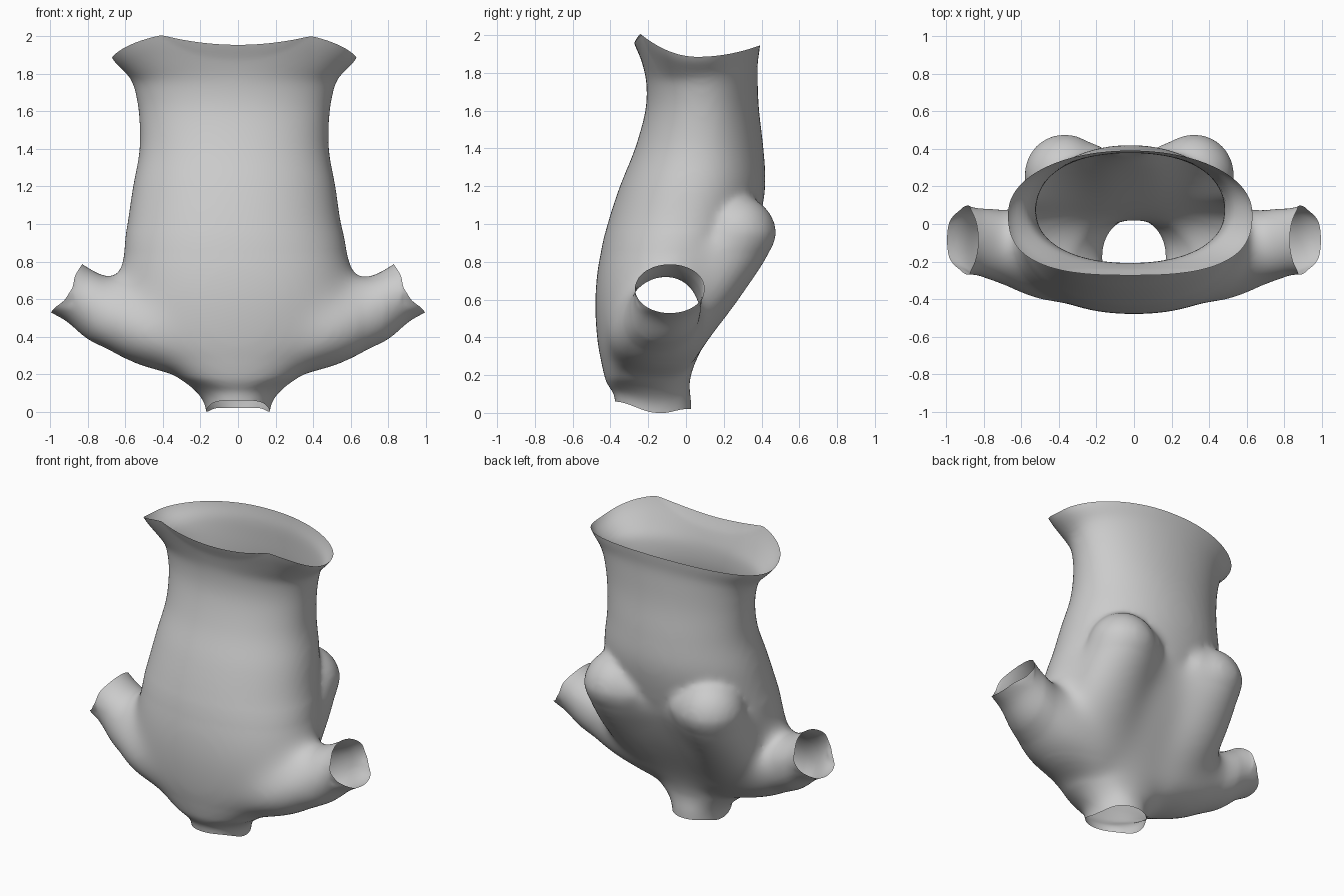
import bpy, bmesh, math
from mathutils import Vector, Matrix

if "Cube" in bpy.data.objects:
    bpy.data.objects.remove(bpy.data.objects["Cube"])


def spline(rows, steps=5):
    """Catmull-Rom resampling of a short table of section values."""
    out = []
    for i in range(len(rows) - 1):
        p0, p1, p2, p3 = (rows[min(max(i + k, 0), len(rows) - 1)] for k in (-1, 0, 1, 2))
        for s in range(steps):
            t = s / steps
            out.append([0.5 * (2 * b + (c - a) * t + (2 * a - 5 * b + 4 * c - d) * t * t
                               + (3 * b - a - 3 * c + d) * t ** 3)
                        for a, b, c, d in zip(p0, p1, p2, p3)])
    return out + [list(rows[-1])]


def loft(bm, rings):
    """Closed skin through equal-length rings."""
    vs = [[bm.verts.new(p) for p in r] for r in rings]
    n = len(vs[0])
    for a, b in zip(vs, vs[1:]):
        for i in range(n):
            j = (i + 1) % n
            bm.faces.new((a[i], a[j], b[j], b[i]))
    bm.faces.new(vs[0][::-1])
    bm.faces.new(vs[-1])


def oval(center, u, v, front=2.0, back=2.0, n=64):
    """Superellipse with its own squareness for the front and back halves."""
    pts = []
    for i in range(n):
        a = 2 * math.pi * i / n
        c, s = math.cos(a), math.sin(a)
        p = 2 / (front if s < 0 else back)
        pts.append(center + u * math.copysign(abs(c) ** p, c) + v * math.copysign(abs(s) ** p, s))
    return pts


def smoothstep(t):
    t = min(max(t, 0), 1)
    return t * t * (3 - 2 * t)


bm = bmesh.new()

# Trunk: z, half width, front y, back y, centre x
trunk = [(-0.12, .165, -.37, .03, 0), (0.03, .175, -.38, .03, 0), (0.12, .24, -.41, .02, 0),
         (0.2, .35, -.435, .025, 0), (0.3, .49, -.46, .065, 0), (0.4, .56, -.475, .12, 0),
         (0.6, .61, -.485, .235, 0), (0.8, .61, -.465, .325, -.01), (1.0, .57, -.415, .385, -.02),
         (1.2, .54, -.35, .42, -.02), (1.4, .505, -.27, .41, -.02), (1.6, .51, -.215, .387, -.02),
         (1.75, .54, -.21, .38, -.02), (1.9, .585, -.235, .38, -.02), (2.0, .65, -.272, .392, -.02),
         (2.1, .71, -.31, .40, -.02)]
loft(bm, [oval(Vector((cx, (f + b) / 2, z)), Vector((w, 0, 0)), Vector((0, (b - f) / 2, 0)),
               2.15 + .6 * smoothstep((z - 1.75) / .25), 2.05)
          for z, w, f, b, cx in spline(trunk)])

# Sleeves: centre x, y, z, radius in y, radius across
sleeve = [(.20, -.17, .32, .25, .16), (.45, -.165, .42, .26, .20), (.62, -.14, .50, .23, .19),
          (.72, -.115, .55, .20, .182), (.83, -.095, .61, .18, .155),
          (.91, -.085, .655, .187, .155), (1.08, -.08, .765, .20, .17)]
axis = Vector((.84, 0, .54)).normalized()
# Back bulges: x, y, z, radius, sideways stretch
bulge = [(.345, .265, .94, .215, 1.0), (.32, .11, .66, .18, 1.4), (.25, -.03, .42, .14, 1.8)]
inner = [(.25, .24, .94, .2, 1.0), (.24, .11, .68, .165, 1.1)]
for side in (1, -1):
    rings = []
    for x, y, z, ry, rp in spline(sleeve):
        rings.append(oval(Vector((side * x, y, z)), Vector((0, ry, 0)),
                          Vector((-axis.z * rp, 0, side * axis.x * rp))))
    loft(bm, rings)
    for x, y, z, r, sx in spline(bulge, 8) + spline(inner, 8):
        bmesh.ops.create_uvsphere(
            bm, u_segments=32, v_segments=20, radius=r,
            matrix=Matrix.Translation((side * x - .025, y, z)) @ Matrix.Diagonal((sx, 1, 1, 1)))
bmesh.ops.recalc_face_normals(bm, faces=bm.faces)

# Fuse the volumes into one smooth skin
mesh = bpy.data.meshes.new("torso_shell")
bm.to_mesh(mesh)
bm.free()
shell = bpy.data.objects.new("torso_shell", mesh)
bpy.context.collection.objects.link(shell)
rm = shell.modifiers.new("fuse", "REMESH")
rm.mode = "VOXEL"
rm.voxel_size = 0.018
sm = shell.modifiers.new("relax", "SMOOTH")
sm.factor = 0.5
sm.iterations = 18
dg = bpy.context.evaluated_depsgraph_get()
fused = bpy.data.meshes.new_from_object(shell.evaluated_get(dg))
shell.modifiers.clear()
shell.data = fused
bm = bmesh.new()
bm.from_mesh(fused)

# Extra blending where sleeves and bulges run into the trunk
for k in range(80):
    m = .1 * k / 80
    soft = [v for v in bm.verts if .17 + m < v.co.z < .95 - m and abs(v.co.x) < .78 - m]
    bmesh.ops.smooth_vert(bm, verts=soft, factor=0.5,
                          use_axis_x=True, use_axis_y=True, use_axis_z=True)


# Cut the four openings
def cut(co, no, test):
    faces = [f for f in bm.faces if test(f.calc_center_median())]
    geom = set(faces)
    for f in faces:
        geom.update(f.verts)
        geom.update(f.edges)
    bmesh.ops.bisect_plane(bm, geom=list(geom), plane_co=co, plane_no=no, clear_outer=True)


cut((0, 0, 2.005), (0, 0, 1), lambda c: c.z > 1.8)
cut((0, 0, 0), (0, 0, -1), lambda c: c.z < 0.15)
for side in (1, -1):
    cut((side * .915, 0, .655), (side * axis.x, 0, axis.z),
        lambda c: c.x * side > .7 and c.z < 1.2)

# Wavy top rim and raised front of the bottom rim
for v in bm.verts:
    x, y, z = v.co
    if z > 1.7:
        u = min(max((y - .06) / (.33 if y > .06 else .30), -1), 1)
        drop = .12 * (1 - u * u)
        drop += u * u * (.06 if u > 0 else .05 * max(0, 1 - (x / .4) ** 2))
        v.co.z -= drop * smoothstep((z - 1.7) / .3)
    elif z < .2:
        lift = .06 * smoothstep((-.15 - y) / .23) + .02 * smoothstep((y + .12) / .12)
        v.co.z += lift * (1 - smoothstep(z / .2))
    # Notched sleeve rims: the middle sits further in than the lower tip
    if abs(x) > .86 and z < .8:
        k = smoothstep((abs(x) - .86) / .06) * smoothstep((z - .54) / .06)
        v.co.x -= math.copysign(.03 * k, x)
bm.to_mesh(fused)
bm.free()
fused.name = "torso_shell"
for p in fused.polygons:
    p.use_smooth = True
